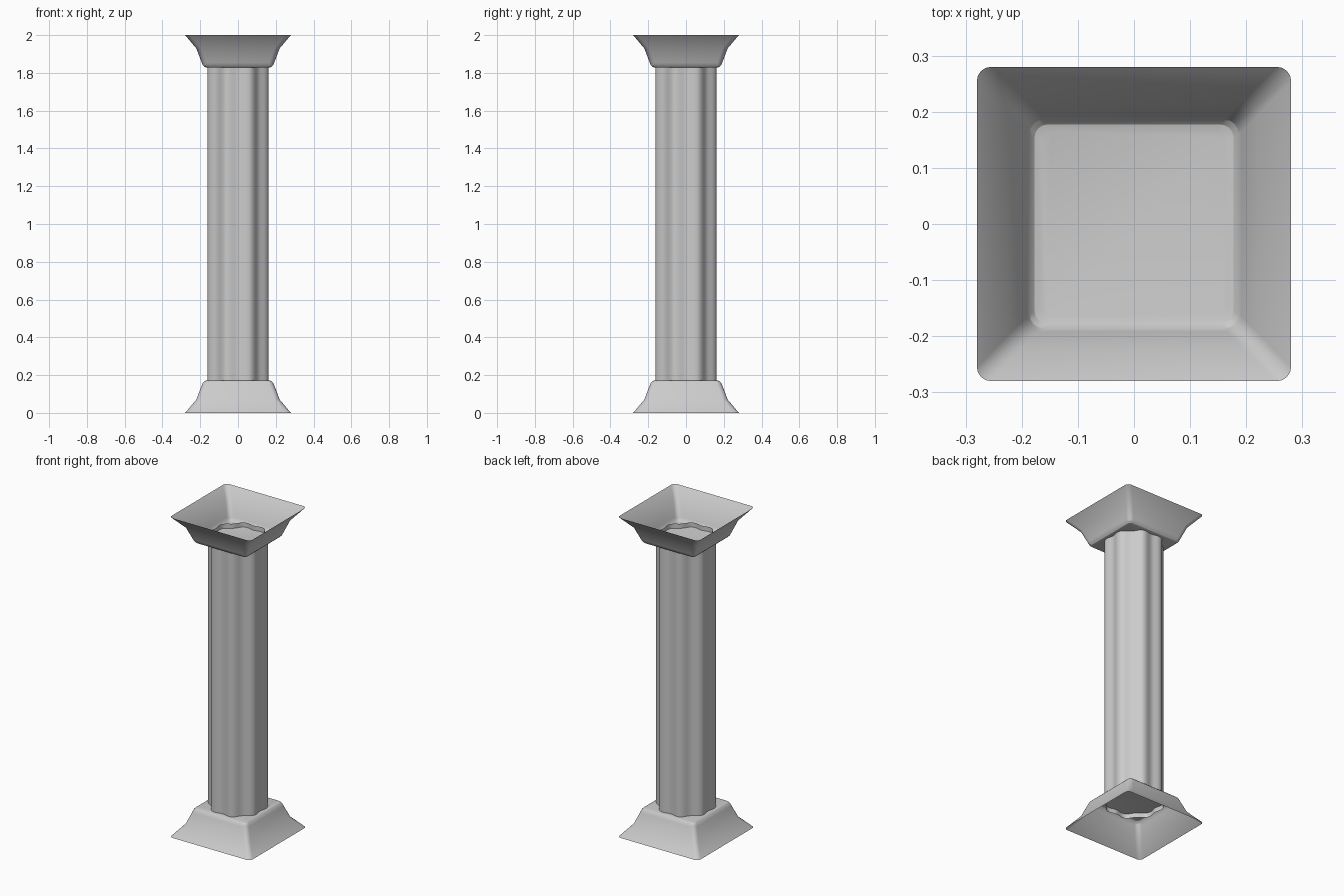
import bpy, bmesh, math

if "Cube" in bpy.data.objects:
    bpy.data.objects.remove(bpy.data.objects["Cube"])


def finish(name, bm, angle):
    bmesh.ops.recalc_face_normals(bm, faces=bm.faces[:])
    mesh = bpy.data.meshes.new(name)
    bm.to_mesh(mesh)
    bm.free()
    ob = bpy.data.objects.new(name, mesh)
    bpy.context.collection.objects.link(ob)
    bpy.ops.object.select_all(action='DESELECT')
    ob.select_set(True)
    bpy.context.view_layer.objects.active = ob
    bpy.ops.object.shade_smooth_by_angle(angle=math.radians(angle))
    return ob


def loft(bm, rings):
    """Skin a list of closed point rings; returns the last ring's vertices."""
    loops = [[bm.verts.new(p) for p in ring] for ring in rings]
    for a, b in zip(loops, loops[1:]):
        n = len(a)
        for i in range(n):
            bm.faces.new((a[i], a[(i + 1) % n], b[(i + 1) % n], b[i]))
    return loops[-1]


def rounded_square(half, radius, z, seg=4):
    pts = []
    for q in range(4):
        a0 = q * math.pi / 2
        cx = (half - radius) * (1 if q in (0, 3) else -1)
        cy = (half - radius) * (1 if q in (0, 1) else -1)
        for s in range(seg + 1):
            a = a0 + s / seg * math.pi / 2
            pts.append((cx + radius * math.cos(a), cy + radius * math.sin(a), z))
    return pts


# Flared plinth profile: (half width, corner radius, height); open at the wide end
PROFILE = [(0.28, 0.025, 0.0), (0.221, 0.027, 0.07), (0.192, 0.027, 0.146),
           (0.186, 0.025, 0.16), (0.177, 0.022, 0.169), (0.165, 0.018, 0.172)]


def plinth(name, flip):
    bm = bmesh.new()
    end = loft(bm, [rounded_square(h, r, 2 - z if flip else z) for h, r, z in PROFILE])
    bm.faces.new(end)
    ob = finish(name, bm, 22)
    # the open shell's outside must face away from the axis
    side = max(ob.data.polygons, key=lambda p: p.center.x)
    if side.normal.x < 0:
        ob.data.flip_normals()
    return ob


plinth("base", False)
plinth("capital", True)

# Fluted shaft: eight soft lobes, open tube poking slightly through both plinths
N = 128


def flute_ring(z):
    pts = []
    for i in range(N):
        a = 2 * math.pi * i / N
        r = 0.163 - 0.009 * math.cos(8 * a)
        pts.append((r * math.cos(a), r * math.sin(a), z))
    return pts


bm = bmesh.new()
loft(bm, [flute_ring(0.143), flute_ring(1.857)])
finish("shaft", bm, 40)
